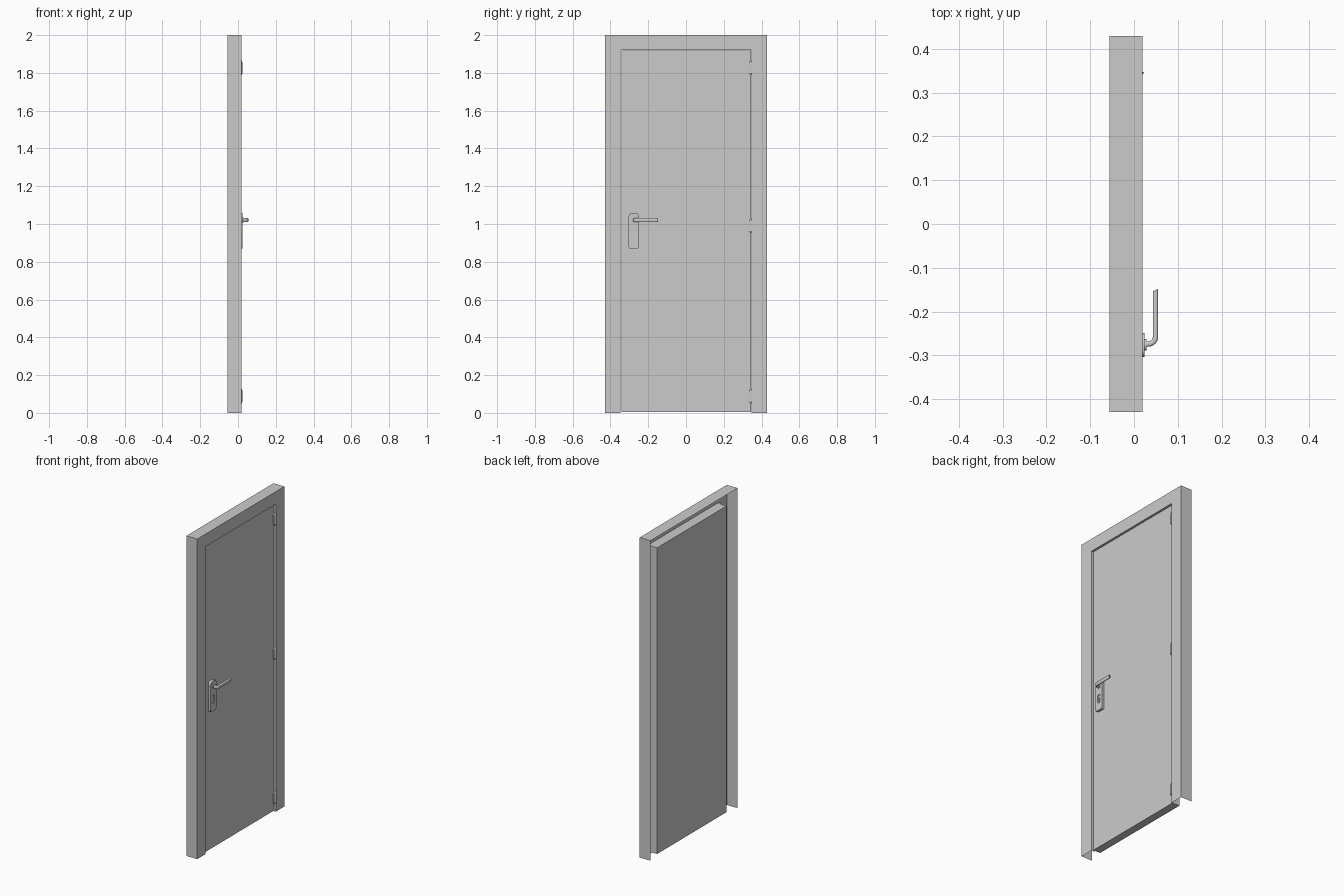
import bpy, bmesh, math
from mathutils import Vector

cube = bpy.data.objects.get("Cube")
if cube:
    bpy.data.objects.remove(cube, do_unlink=True)

grey = bpy.data.materials.new("plain grey")
grey.use_nodes = True
GREY = (0.6, 0.6, 0.6, 1)
grey.diffuse_color = GREY
grey.node_tree.nodes["Principled BSDF"].inputs["Base Color"].default_value = GREY


def finish(name, bm, smooth=False, normals=True):
    if normals:
        bmesh.ops.recalc_face_normals(bm, faces=bm.faces)
    mesh = bpy.data.meshes.new(name)
    bm.to_mesh(mesh)
    bm.free()
    mesh.materials.append(grey)
    obj = bpy.data.objects.new(name, mesh)
    bpy.context.collection.objects.link(obj)
    if smooth:
        bpy.ops.object.select_all(action='DESELECT')
        obj.select_set(True)
        bpy.context.view_layer.objects.active = obj
        bpy.ops.object.shade_smooth_by_angle(angle=math.radians(35))
    return obj


def loft(bm, rings, closed=True, caps=True):
    """Join point rings with quads."""
    loops = [[bm.verts.new(p) for p in ring] for ring in rings]
    n = len(loops[0])
    for a, b in zip(loops, loops[1:]):
        for i in range(n if closed else n - 1):
            j = (i + 1) % n
            bm.faces.new((a[i], a[j], b[j], b[i]))
    if caps:
        bm.faces.new(loops[0])
        bm.faces.new(loops[-1])


def prism(name, outline, x0, x1, smooth=False):
    """Extrude a (y, z) outline along x."""
    bm = bmesh.new()
    loft(bm, [[(x, y, z) for y, z in outline] for x in (x0, x1)])
    return finish(name, bm, smooth)


def rounded(y, z, w, h, r_bottom, r_top, steps=6):
    """Rounded rectangle outline centred on y, z."""
    pts = []
    for k, (sy, sz) in enumerate([(1, 1), (-1, 1), (-1, -1), (1, -1)]):
        r = r_top if sz > 0 else r_bottom
        for i in range(steps + 1):
            a = (k + i / steps) * math.pi / 2
            pts.append((y + sy * (w / 2 - r) + r * math.cos(a),
                        z + sz * (h / 2 - r) + r * math.sin(a)))
    return pts


# Frame: folded sheet, open at the back and the floor
FRONT, DOOR = 0.019, 0.008
bm = bmesh.new()
profile = [(-0.056, 0.43, 2), (FRONT, 0.43, 2), (FRONT, 0.346, 1.921), (-0.005, 0.346, 1.921)]
loft(bm, [[(x, -w, 0), (x, -w, h), (x, w, h), (x, w, 0)] for x, w, h in profile],
     closed=False, caps=False)
finish("door_frame", bm)

# Door leaf, set back a little from the frame face
prism("door_leaf", [(-0.342, 0.005), (0.343, 0.005), (0.343, 1.918), (-0.342, 1.918)], -0.041, DOOR)

# Hinges: tapered knuckles at three heights
for label, z in (("lower", 0.088), ("middle", 0.99), ("upper", 1.827)):
    bm = bmesh.new()
    rings = []
    for half, inner, tip in ((0.038, 0.342, 0.02), (0.028, 0.334, 0.023)):
        rings.append([(inner, DOOR - 0.003, half), (inner, 0.016, half),
                      (0.347, tip, half), (0.347, DOOR - 0.003, half)])
    stack = [(r, s) for r, s in ((rings[0], -1), (rings[1], -1), (rings[1], 1), (rings[0], 1))]
    loft(bm, [[(x, y, z + s * h) for y, x, h in r] for r, s in stack])
    finish(label + "_hinge", bm)

# Handle plate with an oval recess for the lock
PY = -0.276
plate = prism("handle_plate", rounded(PY, 0.964, 0.055, 0.188, 0.01, 0.018), DOOR - 0.002, 0.024, True)
cutter = prism("lock_cutter", rounded(PY, 0.942, 0.021, 0.054, 0.0104, 0.0104), 0.018, 0.04)
cutter.hide_render = True
cutter.hide_viewport = True
cut = plate.modifiers.new("lock recess", 'BOOLEAN')
cut.object = cutter
cut.solver = 'EXACT'

# Lock: round plug over a narrow body
prism("lock_plug", rounded(PY, 0.953, 0.016, 0.016, 0.0079, 0.0079), 0.012, 0.022, True)
prism("lock_body", rounded(PY, 0.936, 0.009, 0.03, 0.0044, 0.001), 0.012, 0.021, True)

# Collar at the foot of the lever
LZ = 1.021
prism("lever_collar", rounded(PY, LZ, 0.026, 0.026, 0.0129, 0.0129), 0.02, 0.028, True)

# Lever: rounded flat bar swept along a bent path
R = 0.016
path = [Vector((0.02, PY + 0.002, 0))]
for i in range(9):
    a = i / 8 * math.pi / 2
    path.append(Vector((0.033 + R * math.sin(a), PY + 0.002 + R * (1 - math.cos(a)), 0)))
path.append(Vector((0.049, -0.151, 0)))
section = rounded(0, 0, 0.012, 0.022, 0.005, 0.005, 4)
bm = bmesh.new()
rings = []
for i, p in enumerate(path):
    d = path[min(i + 1, len(path) - 1)] - path[max(i - 1, 0)]
    if i in (1, 9):
        d = Vector((1, 0, 0)) if i == 1 else Vector((0, 1, 0))
    side = Vector((d.y, -d.x, 0)).normalized()
    rings.append([p + side * u + Vector((0, 0, LZ + v)) for u, v in section])
# Slanted tip
for v in rings[-1]:
    v.y += (v.x - 0.049) * 0.4
loft(bm, rings)
finish("lever_handle", bm, True)
